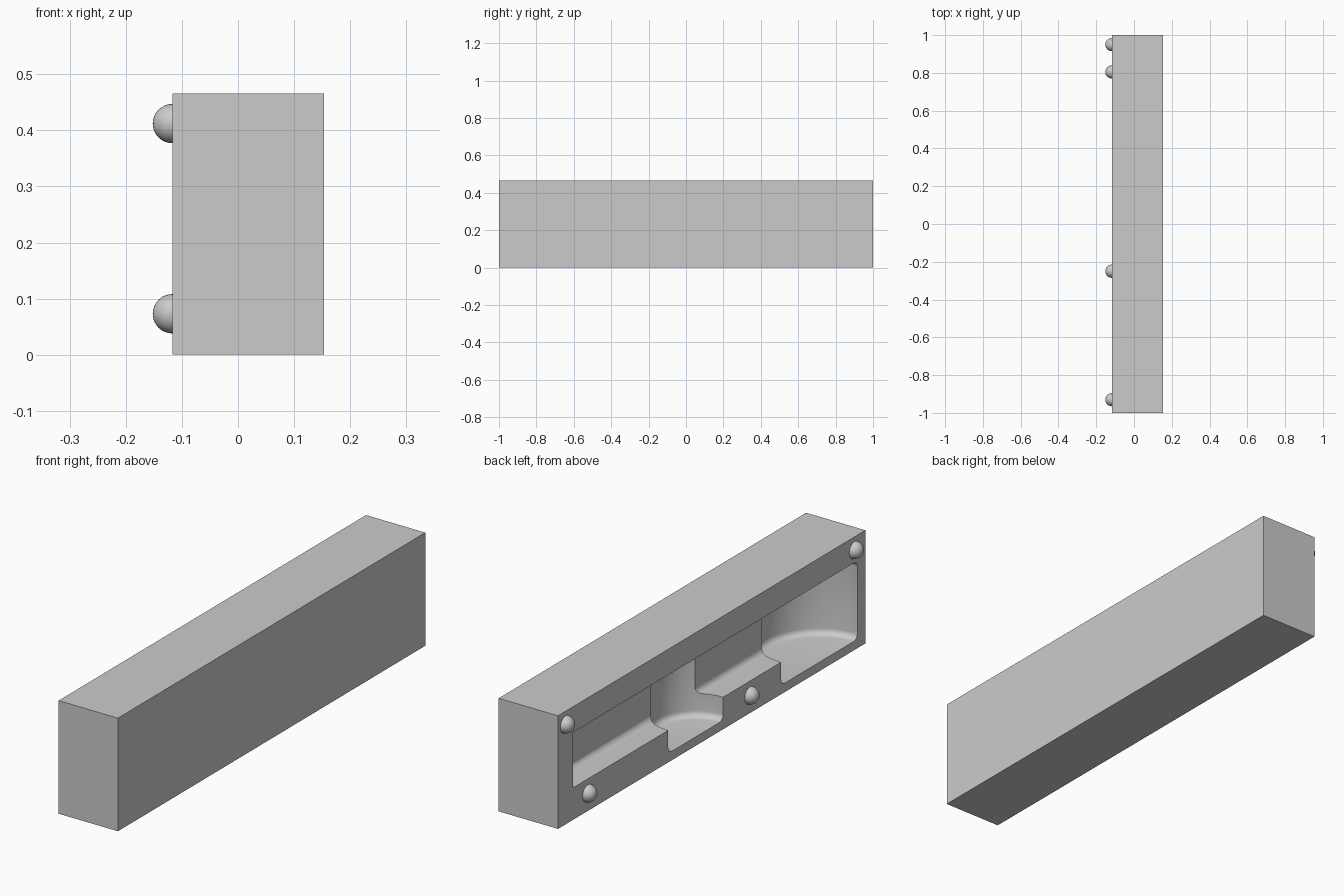
import bpy, bmesh
from math import radians
from mathutils import Matrix, Vector

cube = bpy.data.objects.get("Cube")
if cube:
    bpy.data.objects.remove(cube, do_unlink=True)

grey = bpy.data.materials.new("plain_grey")
grey.use_nodes = True
colour = (0.6, 0.6, 0.6, 1)
grey.diffuse_color = colour
grey.node_tree.nodes["Principled BSDF"].inputs["Base Color"].default_value = colour

FACE_X, BACK_X = -0.117, 0.153      # open face and closed back
TOP = 0.36                          # shared ceiling of the recesses
FILLET = 0.025


def make_object(name, bm):
    mesh = bpy.data.meshes.new(name)
    bm.normal_update()
    bm.to_mesh(mesh)
    bm.free()
    mesh.materials.append(grey)
    obj = bpy.data.objects.new(name, mesh)
    bpy.context.collection.objects.link(obj)
    return obj


def box(low, high):
    bm = bmesh.new()
    low, high = Vector(low), Vector(high)
    bmesh.ops.create_cube(bm, size=1, matrix=Matrix.Translation((low + high) / 2)
                          @ Matrix.Diagonal((*(high - low), 1)))
    return bm


def round_edges(bm, edges):
    bmesh.ops.bevel(bm, geom=edges, offset=FILLET, segments=6, profile=0.5,
                    affect='EDGES')


def round_recess(name, y, radius, floor):
    """Upright cylinder with rounded rims, centred on the open face."""
    bm = bmesh.new()
    bmesh.ops.create_cone(bm, cap_ends=True, segments=96, radius1=radius,
                          radius2=radius, depth=TOP - floor,
                          matrix=Matrix.Translation((FACE_X, y, (TOP + floor) / 2)))
    round_edges(bm, [e for e in bm.edges if abs(e.verts[0].co.z - e.verts[1].co.z) < 1e-4])
    return make_object(name, bm)


def finish(obj):
    bpy.ops.object.select_all(action='DESELECT')
    obj.select_set(True)
    bpy.context.view_layer.objects.active = obj
    bpy.ops.object.shade_smooth_by_angle(angle=radians(30))


# Solid block
block = make_object("block", box((FACE_X, -1, 0), (BACK_X, 1, 0.466)))

# Long channel with rounded inner edges
depth_x = FACE_X + 0.105
bm = box((FACE_X - 0.1, -0.7, 0.132), (depth_x, 0.902, TOP))
round_edges(bm, [e for e in bm.edges
                 if all(abs(v.co.x - depth_x) < 1e-4 for v in e.verts)])
cutters = [make_object("channel_cutter", bm),
           round_recess("small_recess_cutter", 0.104, 0.179, 0.037),
           round_recess("large_recess_cutter", -0.7, 0.248, 0.037)]

# Carve the recesses, then drop the cutters
bpy.context.view_layer.objects.active = block
for cutter in cutters:
    cutter.hide_render = True
    mod = block.modifiers.new("carve", 'BOOLEAN')
    mod.operation, mod.solver, mod.object = 'DIFFERENCE', 'EXACT', cutter
    bpy.ops.object.modifier_apply(modifier=mod.name)
    bpy.data.objects.remove(cutter, do_unlink=True)
finish(block)

# Domed locating pegs on the open face
for i, (y, z) in enumerate([(0.95, 0.412), (0.805, 0.073), (-0.25, 0.073), (-0.93, 0.412)]):
    bm = bmesh.new()
    bmesh.ops.create_uvsphere(bm, u_segments=32, v_segments=16, radius=0.035,
                              matrix=Matrix.Rotation(radians(90), 4, 'Y'))
    bmesh.ops.delete(bm, geom=[v for v in bm.verts if v.co.x > 1e-4], context='VERTS')
    bmesh.ops.translate(bm, verts=bm.verts, vec=(FACE_X, y, z))
    finish(make_object(f"peg_{i + 1}", bm))
